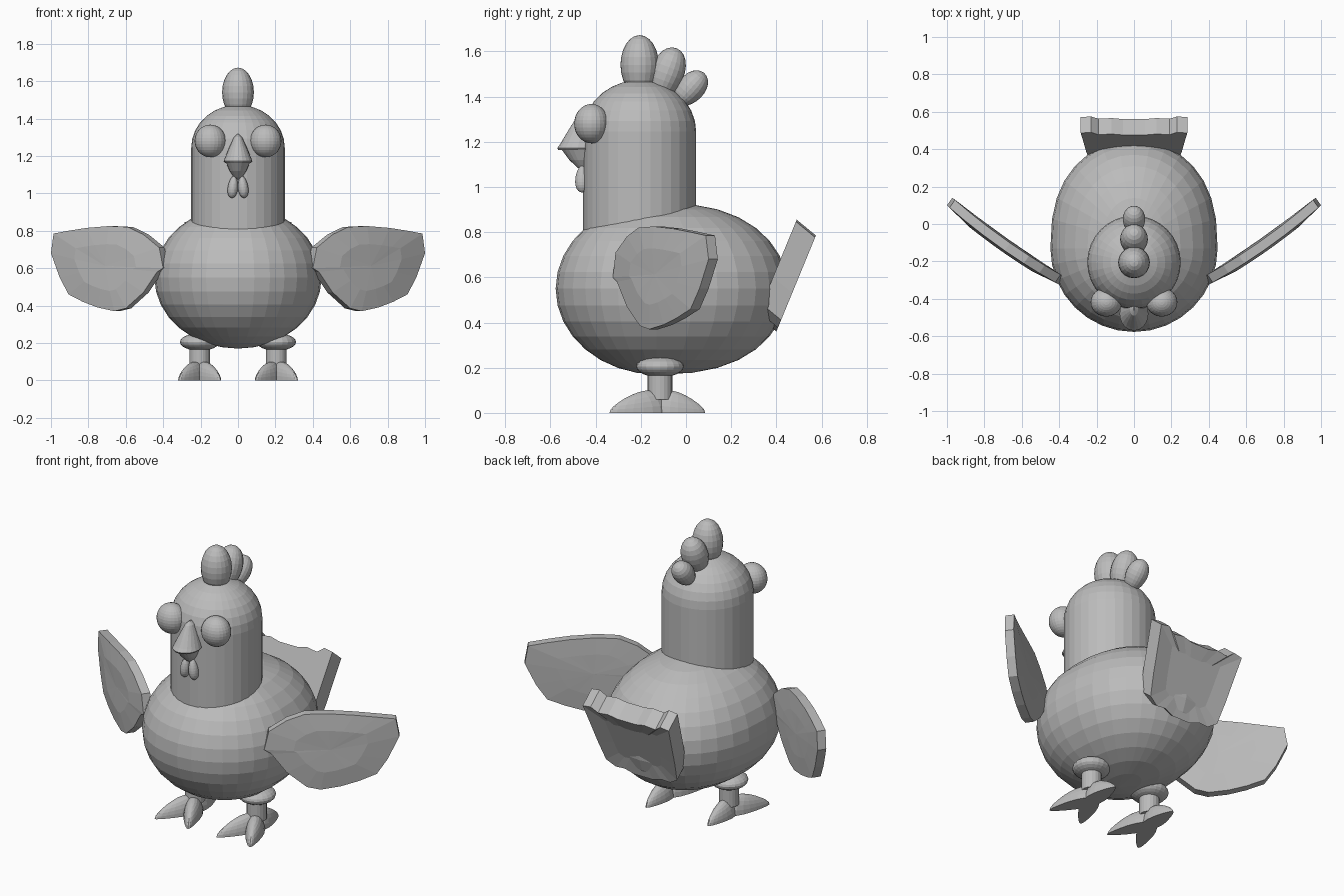
import bpy, bmesh, math
from mathutils import Matrix, Vector

if "Cube" in bpy.data.objects:
    bpy.data.objects.remove(bpy.data.objects["Cube"])

grey = bpy.data.materials.new("light grey")
grey.diffuse_color = (0.5, 0.5, 0.5, 1)
grey.use_nodes = True
grey.node_tree.nodes["Principled BSDF"].inputs["Base Color"].default_value = grey.diffuse_color


def finish(bm, name):
    bmesh.ops.recalc_face_normals(bm, faces=bm.faces)
    mesh = bpy.data.meshes.new(name)
    bm.to_mesh(mesh)
    bm.free()
    mesh.materials.append(grey)
    ob = bpy.data.objects.new(name, mesh)
    bpy.context.collection.objects.link(ob)
    return ob


def egg(name, centre, radii, tilt=(0, 0, 0), taper=0.0, axis=2, seg=20, rings=12, flat=False):
    """Ellipsoid that narrows along one axis; flat cuts the underside level."""
    bm = bmesh.new()
    bmesh.ops.create_uvsphere(bm, u_segments=seg, v_segments=rings, radius=1)
    rot = (Matrix.Rotation(tilt[2], 3, 'Z') @ Matrix.Rotation(tilt[1], 3, 'Y')
           @ Matrix.Rotation(tilt[0], 3, 'X'))
    for v in bm.verts:
        c = v.co.copy()
        k = 1 - taper * c[axis]
        c = Vector([c[i] * radii[i] * (1 if i == axis else k) for i in range(3)])
        if flat:
            c.z = max(c.z, 0)
        v.co = rot @ c + Vector(centre)
    return finish(bm, name)


def lathe(name, profile, seg=32):
    """Rings of (radius x, radius y, centre y, z), capped at both ends."""
    bm = bmesh.new()
    rings = []
    for rx, ry, cy, z in profile:
        rings.append([bm.verts.new((rx * math.cos(a), cy + ry * math.sin(a), z))
                      for a in (2 * math.pi * i / seg for i in range(seg))])
    for a, b in zip(rings, rings[1:]):
        for i in range(seg):
            j = (i + 1) % seg
            bm.faces.new((a[i], a[j], b[j], b[i]))
    bm.faces.new(rings[0])
    bm.faces.new(rings[-1])
    return finish(bm, name)


def slab(name, loops):
    """Skin through matching closed loops, fan-capped at both ends."""
    bm = bmesh.new()
    vs = [[bm.verts.new(p) for p in loop] for loop in loops]
    n = len(vs[0])
    for a, b in zip(vs, vs[1:]):
        for i in range(n):
            j = (i + 1) % n
            bm.faces.new((a[i], a[j], b[j], b[i]))
    for loop in (vs[0], vs[-1]):
        mid = bm.verts.new(sum((v.co for v in loop), Vector()) / n)
        for i in range(n):
            bm.faces.new((loop[i], loop[(i + 1) % n], mid))
    return finish(bm, name)


# body: round in front, stretched towards the tail
bm = bmesh.new()
bmesh.ops.create_uvsphere(bm, u_segments=32, v_segments=16, radius=1)
for v in bm.verts:
    x, y, z = v.co
    y = 0.58 * y ** 0.8 if y > 1e-4 else 0.447 * y
    v.co = (0.447 * x, y - 0.13, 0.55 + 0.38 * z)
finish(bm, "body")

# neck and domed head
dome = [(0.25 * math.cos(t), 0.25 * math.cos(t), -0.205, 1.245 + 0.228 * math.sin(t))
        for t in (math.radians(d) for d in (0, 12, 24, 36, 48, 60, 72, 82, 89))]
lathe("neck_and_head", [(0.25, 0.25, -0.205, 0.75)] + dome)

# comb
egg("comb_front", (0, -0.205, 1.54), (0.085, 0.085, 0.132))
egg("comb_middle", (0, -0.085, 1.50), (0.074, 0.074, 0.122), (-0.36, 0, 0), -0.1)
egg("comb_back", (0, 0.02, 1.435), (0.06, 0.06, 0.092), (-0.72, 0, 0), -0.1)

# beak
lathe("upper_beak", [(0.07, 0.085, -0.48, 1.163), (0.077, 0.09, -0.48, 1.172),
                     (0.07, 0.082, -0.475, 1.19), (0.045, 0.058, -0.463, 1.25),
                     (0.022, 0.035, -0.455, 1.30), (0.004, 0.01, -0.452, 1.317)], 20)
lathe("lower_beak", [(0.064, 0.075, -0.475, 1.165), (0.045, 0.055, -0.462, 1.12),
                     (0.022, 0.03, -0.45, 1.085), (0.004, 0.01, -0.445, 1.073)], 20)

# wing outline as (x, z), clockwise from the root
wing = [(0.40, 0.60), (0.42, 0.71), (0.50, 0.78), (0.58, 0.82), (0.68, 0.825), (0.80, 0.815),
        (0.90, 0.80), (0.985, 0.785), (1.0, 0.68), (0.95, 0.55), (0.90, 0.46), (0.82, 0.42),
        (0.74, 0.39), (0.65, 0.37), (0.59, 0.385), (0.50, 0.47), (0.43, 0.58)]


def wing_loop(side, scale, out):
    loop = []
    for x, z in wing:
        x, z = 0.69 + (x - 0.69) * scale, 0.61 + (z - 0.61) * scale
        bow = 0.02 * (1 - ((x - 0.7) / 0.3) ** 2)
        y = -0.285 + (x - 0.455) * 0.706
        off = out + bow
        loop.append((side * min(x + 0.577 * off, 1.0), y - 0.817 * off, z))
    return loop


for side, tag in ((1, "right"), (-1, "left")):
    egg(tag + "_eye", (side * 0.148, -0.418, 1.28), (0.084, 0.077, 0.087), seg=24, rings=16)
    egg(tag + "_wattle", (side * 0.027, -0.46, 1.035), (0.027, 0.03, 0.06),
        (0, side * -0.12, 0), 0.2)
    slab(tag + "_wing", [wing_loop(side, s, o) for s, o in
                         ((0.55, 0.012), (1, 0), (1, -0.05), (0.55, -0.058))])
    # legs and feet
    egg(tag + "_thigh", (side * 0.205, -0.115, 0.205), (0.105, 0.105, 0.047))
    bm = bmesh.new()
    bmesh.ops.create_cone(bm, cap_ends=True, segments=20, radius1=0.055, radius2=0.055,
                          depth=0.16, matrix=Matrix.Translation((side * 0.205, -0.115, 0.14)))
    finish(bm, tag + "_leg")
    for toe, ang, length in (("inner_toe", math.pi - 0.46, 0.145),
                             ("outer_toe", math.pi + 0.46, 0.145), ("back_toe", 0, 0.12)):
        d = Vector((-math.sin(ang), math.cos(ang), 0)) * (length - 0.04)
        egg(f"{tag}_{toe}", (side * 0.205 + d.x, -0.115 + d.y, 0.0),
            (0.047, length, 0.092), (0, 0, ang), 0.45, 1, flat=True)

# tail: leaning slab with wavy upper and lower edges, as (x, fraction of height)
half = [(0.06, 0.0), (0.12, 0.05), (0.18, 0.04), (0.235, 0.12), (0.255, 0.4), (0.27, 0.7),
        (0.285, 0.98), (0.23, 1.0), (0.19, 0.93), (0.12, 0.95), (0.06, 0.92)]
tail = half + [(-x, t) for x, t in reversed(half)]


def tail_loop(dy, dz, scale=1.0):
    return [(x * scale, 0.40 + 0.175 * t + dy, 0.36 + 0.425 * t + dz)
            for x, t in ((x, 0.5 + (t - 0.5) * scale) for x, t in tail)]


slab("tail", [tail_loop(-0.012, 0.005, 0.6), tail_loop(0, 0),
              tail_loop(-0.085, 0.07), tail_loop(-0.085, 0.07, 0.6)])
